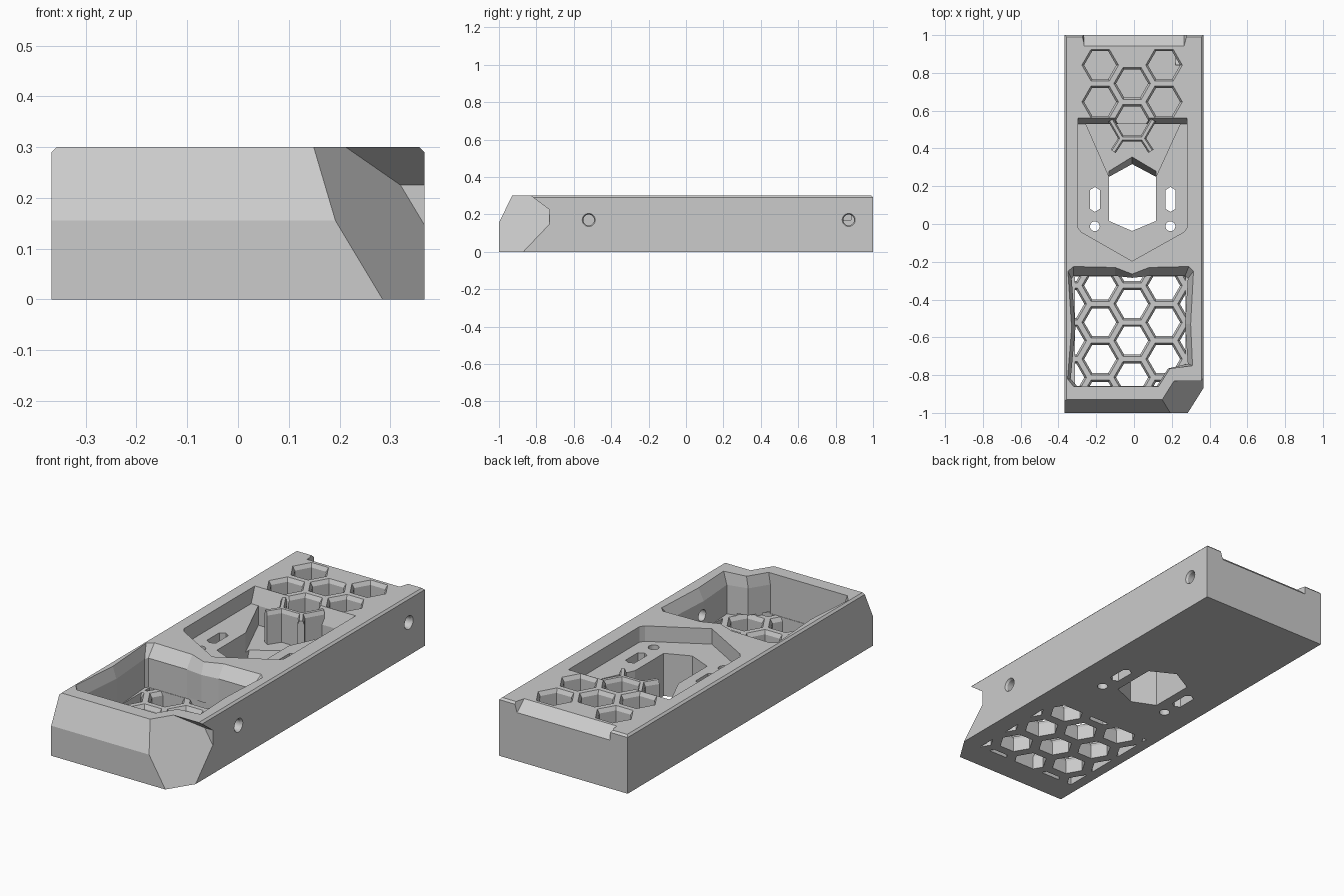
import bpy, bmesh
from math import cos, sin, pi
from mathutils import Matrix, Vector

cube = bpy.data.objects.get("Cube")
if cube:
    bpy.data.objects.remove(cube, do_unlink=True)

grey = bpy.data.materials.new("matte grey")
grey.use_nodes = True
grey.diffuse_color = (0.6, 0.6, 0.6, 1)
grey.node_tree.nodes["Principled BSDF"].inputs["Base Color"].default_value = grey.diffuse_color


def ring(cx, cy, radius, count):
    return [(cx + radius * cos(2 * pi * i / count), cy + radius * sin(2 * pi * i / count))
            for i in range(count)]


def loft(bm, *sections):
    """Closed solid through outlines of equal length, each given as (outline, z)."""
    loops = [[bm.verts.new((x, y, z)) for x, y in outline] for outline, z in sections]
    count = len(loops[0])
    made = [bm.faces.new(loops[0]), bm.faces.new(loops[-1])]
    for low, high in zip(loops, loops[1:]):
        for i in range(count):
            j = (i + 1) % count
            made.append(bm.faces.new((low[i], low[j], high[j], high[i])))
    bmesh.ops.recalc_face_normals(bm, faces=made)


def clip(bm, point, normal):
    """Slice off everything on the normal side of a plane and cap the cut."""
    bmesh.ops.bisect_plane(bm, geom=bm.verts[:] + bm.edges[:] + bm.faces[:], dist=1e-6,
                           plane_co=point, plane_no=normal, clear_outer=True)
    bmesh.ops.holes_fill(bm, edges=[e for e in bm.edges if e.is_boundary], sides=0)
    bmesh.ops.recalc_face_normals(bm, faces=bm.faces[:])


def make(name, bm):
    mesh = bpy.data.meshes.new(name)
    bm.to_mesh(mesh)
    bm.free()
    mesh.materials.append(grey)
    obj = bpy.data.objects.new(name, mesh)
    bpy.context.collection.objects.link(obj)
    return obj


def carve(target, bm):
    cutter = make("cutter", bm)
    cutter.hide_render = True
    mod = target.modifiers.new("cut", "BOOLEAN")
    mod.operation, mod.solver, mod.object = "DIFFERENCE", "EXACT", cutter
    bpy.context.view_layer.objects.active = target
    bpy.ops.object.modifier_apply(modifier=mod.name)
    bpy.data.objects.remove(cutter, do_unlink=True)


def carve_loft(target, *sections):
    bm = bmesh.new()
    loft(bm, *sections)
    carve(target, bm)


HALF, TOP, MID = 0.367, 0.3, -0.01

# Long body with a sloped nose and fine top chamfers
bm = bmesh.new()
loft(bm, *[([(-HALF, -1), (HALF, -1), (HALF, 1), (-HALF, 1)], z) for z in (0, TOP)])
clip(bm, (0, -1, 0.155), (0, -0.145, 0.07))
for side in (-1, 1):
    clip(bm, (side * HALF, 0, TOP - 0.01), (side, 0, 1))
clip(bm, (0, 1, TOP - 0.01), (0, 1, 1))
body = make("body", bm)

# Faceted front corner with an overhanging lip
bm = bmesh.new()
side_profile = [(-1.1, -0.1), (-0.73, -0.1), (-0.73, 0.225), (-0.93, 0.375), (-1.1, 0.375)]
loft(bm, (side_profile, 0), (side_profile, 0.6))
bm.transform(Matrix(((0, 0, 1, 0), (1, 0, 0, 0), (0, 1, 0, 0), (0, 0, 0, 1))))
clip(bm, (0.285, -1, 0), (-0.0195, 0.0123, -0.0117))
carve(body, bm)

# Sloped notch along the back edge
carve_loft(body,
           ([(-0.265, 1.0), (0.265, 1.0), (0.265, 1.1), (-0.265, 1.1)], 0.25),
           ([(-0.265, 0.93), (0.265, 0.93), (0.31, 1.1), (-0.31, 1.1)], 0.31))

# Front pocket: flared rim above steep walls
rim = [(-0.35, -0.25), (-0.32, -0.225), (-0.1, -0.23), (MID, -0.265), (0.08, -0.23),
       (0.29, -0.225), (0.315, -0.25), (0.3, -0.53), (0.31, -0.75), (0.19, -0.765),
       (0.13, -0.86), (-0.32, -0.86), (-0.352, -0.82), (-0.33, -0.55)]
wall = [(-0.33, -0.29), (-0.32, -0.275), (-0.1, -0.275), (MID, -0.285), (0.08, -0.275),
        (0.27, -0.275), (0.285, -0.29), (0.27, -0.53), (0.285, -0.74), (0.18, -0.765),
        (0.12, -0.86), (-0.3, -0.86), (-0.335, -0.82), (-0.31, -0.55)]
FLOOR = 0.09
carve_loft(body, (wall, FLOOR), (wall, 0.24), (rim, TOP), (rim, 0.32))

# Honeycomb layout shared by both ends
PITCH, COLUMN = 0.1945, 0.169


def cell(column, row):
    return MID + column * COLUMN, (0.841 if column % 2 else 0.744) - row * PITCH


def cell_cutter(bm, column, row, bottom, surface):
    x, y = cell(column, row)
    small, large = ring(x, y, 0.085, 6), ring(x, y, 0.097, 6)
    loft(bm, (small, bottom), (small, surface - 0.02), (large, surface), (large, surface + 0.01))


# Open honeycomb grille in the pocket floor
bm = bmesh.new()
for column in range(-2, 3):
    for row in range(4, 10):
        cell_cutter(bm, column, row, -0.02, FLOOR)
for point, normal in (((-0.312, 0, 0), (-1, 0, 0)), ((0.272, 0, 0), (1, 0, 0)),
                      ((0, -0.858, 0), (0, -1, 0)), ((0, -0.277, 0), (0, 1, 0))):
    clip(bm, point, normal)
carve(body, bm)

# Central recess with a pointed front and sloped back wall
front_edge = [(-0.296, -0.02), (-0.28, -0.042), (MID, -0.196), (0.265, -0.042), (0.28, -0.02)]
RECESS = 0.22
low = front_edge + [(0.28, 0.53), (-0.296, 0.53)]
high = front_edge + [(0.28, 0.56), (-0.296, 0.56)]
carve_loft(body, (low, RECESS), (high, TOP), (high, 0.32))

# Tapered channel and six-sided through hole below the recess
channel = [(-0.255, 0.53), (-0.132, 0.25), (0.116, 0.25), (0.245, 0.53)]
carve_loft(body, (channel, 0.12), (channel, 0.25))
hole_base = [(-0.132, 0.016), (MID, -0.037), (0.116, 0.016)]
hole_low = hole_base + [(0.116, 0.25), (MID, 0.317), (-0.132, 0.25)]
hole_high = hole_base + [(0.116, 0.28), (MID, 0.355), (-0.132, 0.28)]
carve_loft(body, (hole_low, -0.01), (hole_low, 0.03), (hole_high, 0.12), (hole_high, 0.25))

# Mounting slots and round holes beside the opening
bm = bmesh.new()
for x in (-0.207, 0.193):
    slot = [(x + dx * 0.026, 0.13 + dy) for dx, dy in
            ((-1, -0.05), (0, -0.066), (1, -0.05), (1, 0.05), (0, 0.066), (-1, 0.05))]
    for outline in (slot, ring(x, -0.012, 0.026, 24)):
        loft(bm, (outline, -0.01), (outline, 0.25))
carve(body, bm)

# Sunken honeycomb cells in the back deck
bm = bmesh.new()
for column, row in ((-1, 0), (1, 0), (-1, 1), (1, 1), (0, 0), (0, 1)):
    cell_cutter(bm, column, row, 0.17, TOP)
carve(body, bm)

# Round screw holes in the left side
bm = bmesh.new()
for y in (-0.52, 0.87):
    narrow, wide = ring(-0.17, y, 0.029, 32), ring(-0.17, y, 0.035, 32)
    loft(bm, (narrow, 0.22), (narrow, 0.357), (wide, HALF), (wide, 0.38))
bm.transform(Matrix.Rotation(pi / 2, 4, "Y"))
carve(body, bm)

# Honeycomb ribs reaching out over the channel
bm = bmesh.new()
for side in (-1, 1):
    path = [Vector((MID + side * x, y)) for x, y in
            ((0.112, 0.55), (0.056, 0.453), (0.1, 0.385))]
    path.append(Vector((MID, 0.453)))
    for a, b in ((0, 1), (1, 2), (1, 3)):
        start, end = path[a], path[b]
        along = (end - start).normalized()
        across = Vector((-along.y, along.x))
        bars = [[start + across * w, end + across * w, end - across * w, start - across * w]
                for w in (0.016, 0.008)]
        loft(bm, (bars[0], 0.11), (bars[0], TOP - 0.03), (bars[1], TOP - 0.01))
make("channel_ribs", bm)
